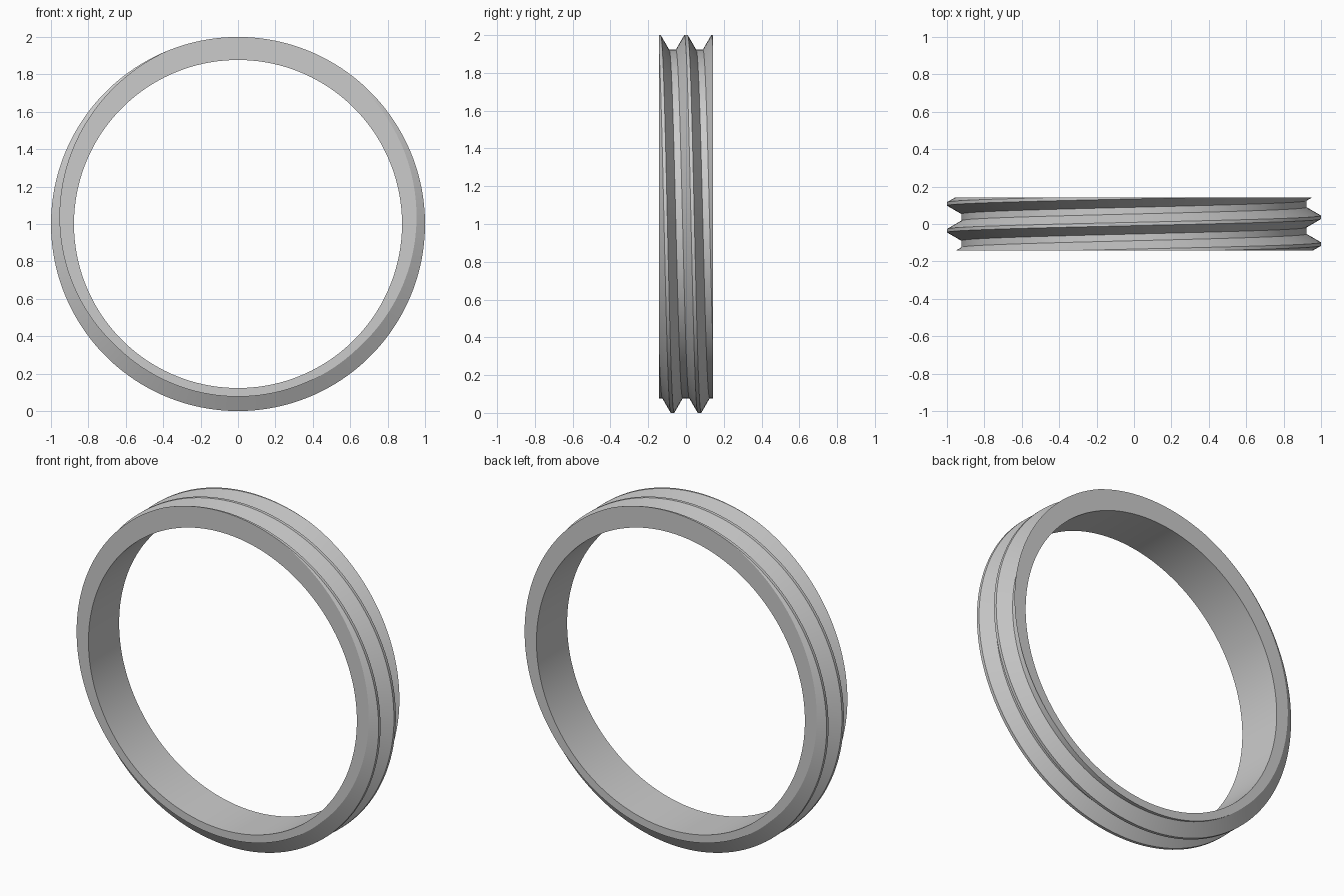
import bpy, bmesh, math
from mathutils import Vector

cube = bpy.data.objects.get("Cube")
if cube:
    bpy.data.objects.remove(cube, do_unlink=True)

SEGMENTS = 150
PITCH = 0.143
HALF_WIDTH = 0.143
CREST, ROOT, BORE = 1.0, 0.923, 0.877

# One thread pitch: (fraction of pitch, radius) with flat crest and flat root
TOOTH = [(-1 / 16, CREST), (1 / 16, CREST), (3 / 8, ROOT), (5 / 8, ROOT)]
TURNS = range(-4, 5)


def on_ring(i, radius, y):
    a = 2 * math.pi * i / SEGMENTS
    return Vector((radius * math.sin(a), y, 1 + radius * math.cos(a)))


def skin(bm, columns, shift):
    """Join neighbouring columns; the last meets the first, shifted along the thread."""
    for i, col in enumerate(columns):
        last = i == SEGMENTS - 1
        nxt = columns[0][shift:] if last else columns[i + 1]
        for j in range(min(len(col), len(nxt)) - 1):
            bm.faces.new((col[j], col[j + 1], nxt[j + 1], nxt[j]))


bm = bmesh.new()

# Helical outer thread, longer than the ring so it can be trimmed
profile = [((k + f) * PITCH, r) for k in TURNS for f, r in TOOTH]
thread = [[bm.verts.new(on_ring(i, r, y + PITCH * i / SEGMENTS)) for y, r in profile]
          for i in range(SEGMENTS)]
skin(bm, thread, len(TOOTH))

# Smooth inner bore
bore = [[bm.verts.new(on_ring(i, BORE, y)) for y in (-0.3, 0.3)] for i in range(SEGMENTS)]
skin(bm, bore, 0)

# Trim both ends flat
for side in (-1, 1):
    bmesh.ops.bisect_plane(bm, geom=bm.verts[:] + bm.edges[:] + bm.faces[:], dist=1e-6,
                           plane_co=(0, side * HALF_WIDTH, 0), plane_no=(0, side, 0),
                           clear_outer=True)

# Close both ends with flat annular faces
for side in (-1, 1):
    rim = [e for e in bm.edges if e.is_boundary
           and all(abs(v.co.y - side * HALF_WIDTH) < 1e-4 for v in e.verts)]
    bmesh.ops.triangle_fill(bm, edges=rim, use_beauty=True, normal=(0, side, 0))
bmesh.ops.recalc_face_normals(bm, faces=bm.faces[:])

mesh = bpy.data.meshes.new("threaded_ring")
bm.to_mesh(mesh)
bm.free()
ring = bpy.data.objects.new("threaded_ring", mesh)
bpy.context.collection.objects.link(ring)

# Plain grey
grey = bpy.data.materials.new("light_grey")
grey.use_nodes = True
colour = (0.6, 0.6, 0.6, 1)
grey.diffuse_color = colour
grey.node_tree.nodes["Principled BSDF"].inputs["Base Color"].default_value = colour
mesh.materials.append(grey)

# Smooth around the ring, crisp along the thread and rims
bpy.ops.object.select_all(action="DESELECT")
ring.select_set(True)
bpy.context.view_layer.objects.active = ring
bpy.ops.object.shade_smooth_by_angle(angle=math.radians(25))
